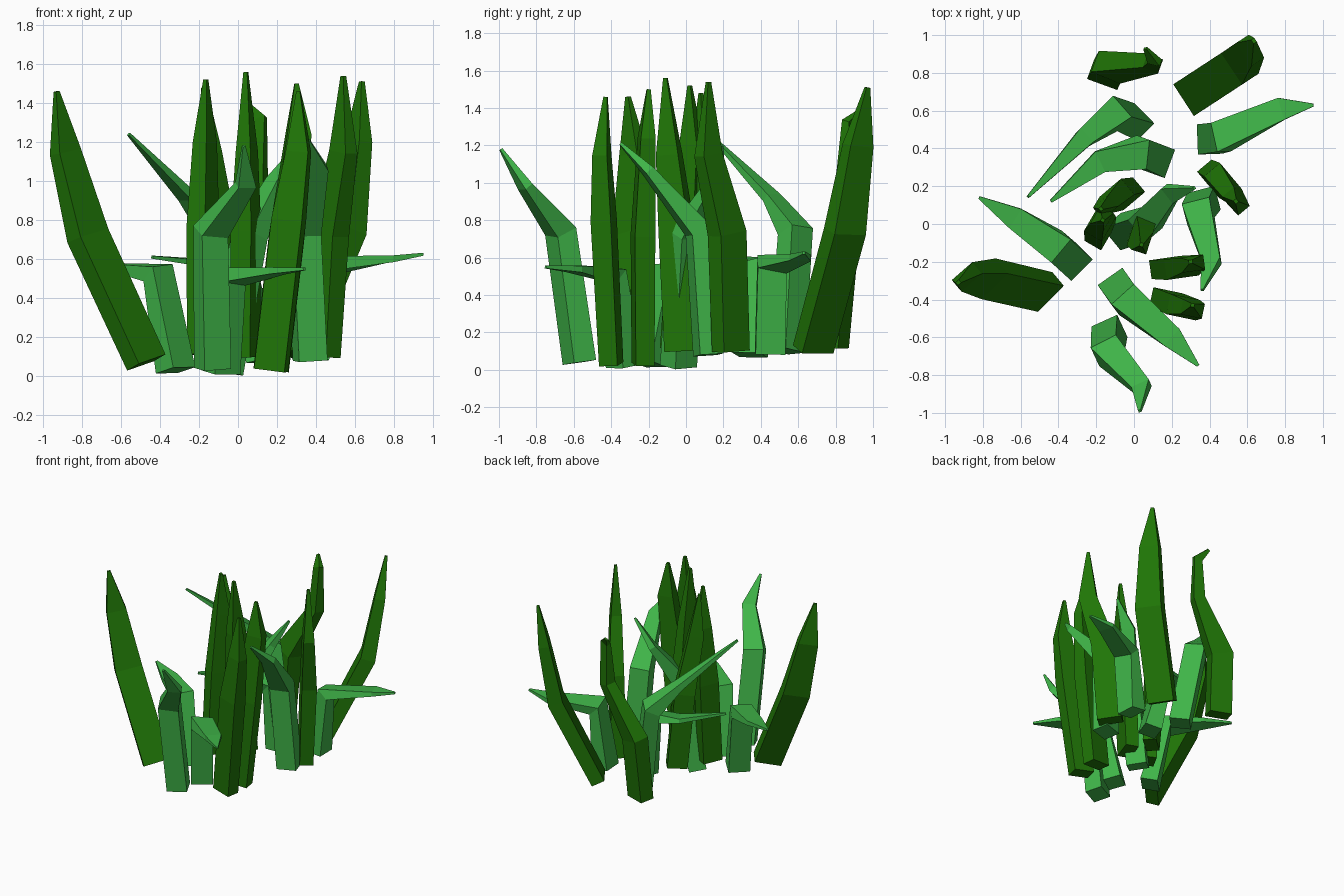
import bpy, bmesh, math
from mathutils import Vector


def material(name, rgb):
    m = bpy.data.materials.new(name)
    m.diffuse_color = (*rgb, 1)
    return m


DARK = material("dark green", (0.014, 0.18, 0.002))
LIGHT = material("light green", (0.05, 0.46, 0.065))


def blade(name, mat, yaw, path, widths, thicks):
    """Loft a four-sided blade along a path; yaw is the heading of its width."""
    pts = [Vector(p) for p in path]
    side = Vector((math.cos(math.radians(yaw)), math.sin(math.radians(yaw)), 0))
    bm = bmesh.new()
    rings = []
    for i, p in enumerate(pts):
        t = Vector((0, 0, 0))
        if i > 0:
            t += (p - pts[i - 1]).normalized()
        if i < len(pts) - 1:
            t += (pts[i + 1] - p).normalized()
        t.normalize()
        u = (side - t * side.dot(t)).normalized()
        v = t.cross(u)
        a, b = u * widths[i] / 2, v * thicks[i] / 2
        rings.append([bm.verts.new(p + q) for q in (-a - b, a - b, a + b, b - a)])
    for r, s in zip(rings, rings[1:]):
        for k in range(4):
            n = (k + 1) % 4
            bm.faces.new((r[k], r[n], s[n], s[k]))
    bm.faces.new(rings[0][::-1])
    bm.faces.new(rings[-1])
    bmesh.ops.recalc_face_normals(bm, faces=bm.faces)
    me = bpy.data.meshes.new(name)
    bm.to_mesh(me)
    bm.free()
    me.materials.append(mat)
    bpy.context.collection.objects.link(bpy.data.objects.new(name, me))


# Tall dark blades: yaw, base width, then base, middle, shoulder and tip
tall = [
    (-57, .20, (.30, .68, .11), (.56, .85, .74), (.615, .92, 1.2), (.635, .97, 1.51)),
    (40, .20, (-.47, -.36, .07), (-.77, -.29, .72), (-.885, -.28, 1.15), (-.93, -.31, 1.46)),
    (8, .17, (.17, -.23, .03), (.25, -.23, .72), (.31, -.21, 1.24), (.30, -.20, 1.50)),
    (-12, .16, (.17, -.40, .03), (.26, -.44, .80), (.31, -.45, 1.15), (.31, -.43, 1.46)),
    (-50, .18, (.43, .24, .10), (.47, .22, .73), (.54, .12, 1.15), (.54, .12, 1.54)),
    (72, .17, (.04, -.02, .10), (.04, -.05, .75), (.045, -.09, 1.15), (.04, -.11, 1.56)),
    (60, .15, (-.18, -.05, .11), (-.18, .0, .75), (-.17, .03, 1.2), (-.165, .02, 1.52)),
    (40, .15, (-.03, .16, .10), (-.09, .15, .70), (-.15, .09, 1.15), (-.175, .08, 1.48)),
]
for n, (yaw, w, *path) in enumerate(tall, 1):
    blade(f"tall_blade_{n}", DARK, yaw, path,
          (w, w, w * .73, w * .12), (.10, .11, .08, .02))

# Dark blade with a hooked tip
blade("hooked_blade", DARK, -20,
      [(-.15, .79, .12), (-.13, .83, .60), (.10, .85, .99), (.11, .86, 1.32), (.06, .93, 1.385)],
      (.17, .17, .09, .07, .02), (.11, .12, .08, .04, .015))

# Light blades that arch up and outward
arched = [
    (-45, (.01, .54, .10), (-.10, .585, .74), (-.26, .46, .92), (-.56, .145, 1.24)),
    (25, (-.13, -.57, .04), (-.14, -.67, .74), (.04, -.86, .98), (.03, -.99, 1.18)),
    (15, (.37, .12, .08), (.34, .07, .74), (.41, -.20, 1.06), (.36, -.35, 1.21)),
    (-50, (-.07, -.04, .02), (.06, .0, .72), (.19, .16, 1.0), (.32, .19, 1.2)),
]
for n, (yaw, *path) in enumerate(arched, 1):
    blade(f"arched_blade_{n}", LIGHT, yaw, path,
          (.15, .15, .10, .015), (.13, .12, .05, .015))

# Light blades folded over flat: yaw, base, fold, leaf middle, tip
folded = [
    (70, (.13, .34, .08), (.04, .38, .56), (-.18, .33, .58), (-.44, .12, .61)),
    (92, (.40, .45, .09), (.46, .46, .565), (.78, .61, .60), (.95, .63, .625)),
    (45, (-.32, -.20, .03), (-.41, -.12, .53), (-.63, .03, .56), (-.82, .14, .59)),
    (35, (-.09, -.33, .02), (-.04, -.40, .51), (.20, -.60, .54), (.34, -.75, .55)),
]
for n, (yaw, *path) in enumerate(folded, 1):
    blade(f"folded_blade_{n}", LIGHT, yaw, path,
          (.16, .16, .12, .015), (.13, .10, .035, .015))
